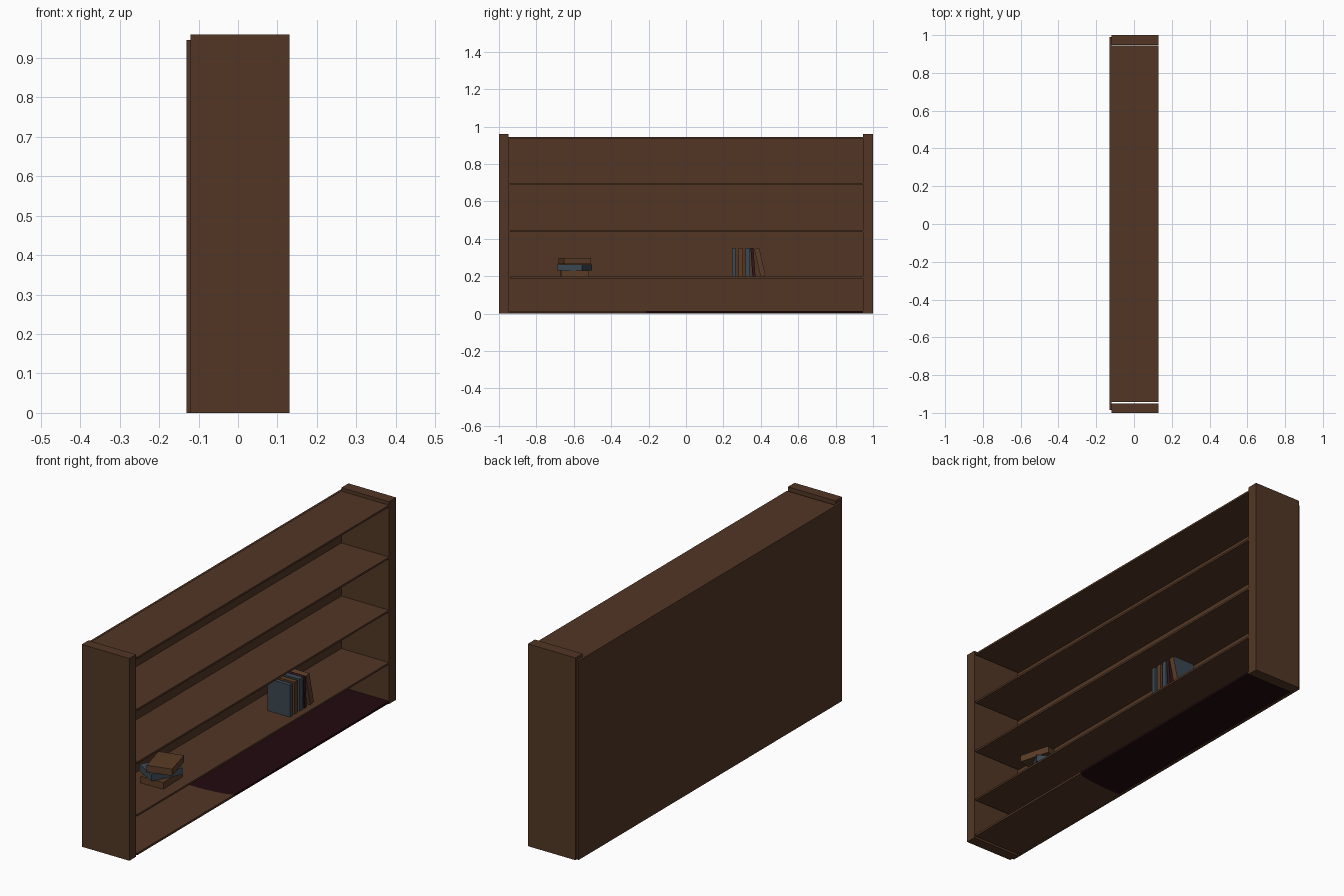
import bpy
import bmesh
from math import radians
from mathutils import Matrix

if "Cube" in bpy.data.objects:
    bpy.data.objects.remove(bpy.data.objects["Cube"], do_unlink=True)


def material(name, rgb):
    m = bpy.data.materials.new(name)
    m.use_nodes = True
    m.diffuse_color = (*rgb, 1)
    bsdf = next(n for n in m.node_tree.nodes if n.type == "BSDF_PRINCIPLED")
    bsdf.inputs["Base Color"].default_value = (*rgb, 1)
    bsdf.inputs["Roughness"].default_value = 0.8
    return m


WOOD = material("brown wood", (0.085, 0.037, 0.018))
STAIN = material("dark red stain", (0.016, 0.003, 0.005))
BLUE = material("slate blue cover", (0.045, 0.066, 0.085))
TAN = material("tan brown cover", (0.105, 0.046, 0.02))
MAROON = material("maroon cover", (0.03, 0.008, 0.01))


def finish(name, bm, mats):
    bmesh.ops.recalc_face_normals(bm, faces=bm.faces)
    mesh = bpy.data.meshes.new(name)
    bm.to_mesh(mesh)
    bm.free()
    for m in mats:
        mesh.materials.append(m)
    obj = bpy.data.objects.new(name, mesh)
    bpy.context.collection.objects.link(obj)
    return obj


def box(name, lo, hi, mat):
    """Axis-aligned board between two corners."""
    bm = bmesh.new()
    size = [b - a for a, b in zip(lo, hi)]
    mid = [(a + b) / 2 for a, b in zip(lo, hi)]
    bmesh.ops.create_cube(bm, matrix=Matrix.Translation(mid) @ Matrix.Diagonal((*size, 1)))
    return finish(name, bm, [mat])


def slab(name, outline, z, thick, mat):
    """Flat board with a drawn outline."""
    bm = bmesh.new()
    face = bm.faces.new([bm.verts.new((x, y, z)) for x, y in outline])
    up = bmesh.ops.extrude_face_region(bm, geom=[face])["geom"]
    bmesh.ops.translate(bm, vec=(0, 0, thick),
                        verts=[v for v in up if isinstance(v, bmesh.types.BMVert)])
    return finish(name, bm, [mat])


def book(name, size, center, mat, turn=0, lean=0, rear=None):
    """Closed book, turned about z or leaning about x, optional other rear cover."""
    bm = bmesh.new()
    bmesh.ops.create_cube(bm, matrix=Matrix.Diagonal((*size, 1)))
    if rear:
        for f in bm.faces:
            f.material_index = int(f.calc_center_median().y > size[1] * 0.45)
    obj = finish(name, bm, [mat, rear] if rear else [mat])
    obj.location = center
    obj.rotation_euler = (radians(lean), 0, radians(turn))
    return obj


# Case: two end panels and a thin back
BACK, FRONT = -0.12, 0.13
Y0, Y1 = -0.942, 0.946
box("right_end_panel", (BACK, -1, 0), (FRONT, -0.95, 0.96), WOOD)
box("left_end_panel", (BACK, 0.947, 0), (FRONT, 1, 0.96), WOOD)
box("back_panel", (-0.13, -0.985, 0), (BACK, 0.99, 0.945), WOOD)

# Shelves
for name, top in (("lower_shelf", 0.197), ("middle_shelf", 0.446),
                  ("upper_shelf", 0.698), ("top_board", 0.944)):
    box(name, (BACK, Y0, top - 0.009), (FRONT, Y1, top), WOOD)

# Bottom board, split along the curved edge of the stain
edge = [(FRONT, -0.215), (0.1, -0.228), (0.05, -0.238), (-0.03, -0.245), (BACK, -0.245)]
slab("bottom_board", edge + [(BACK, Y0), (FRONT, Y0)], 0.004, 0.01, WOOD)
slab("stained_bottom_board", edge + [(BACK, Y1), (FRONT, Y1)], 0.004, 0.01, STAIN)

# Stacked books
for i, (x, mat, turn) in enumerate(((0.015, TAN, 2), (0.012, BLUE, -28), (0.035, TAN, 15))):
    book(f"stacked_book_{i + 1}", (0.117, 0.15, 0.032),
         (x, -0.595, 0.214 + i * 0.0335), mat, turn=turn)

# Standing books, the last two leaning
for i, (y, thick, mat, lean) in enumerate(((0.255, 0.02, BLUE, 0), (0.292, 0.024, TAN, 0),
                                           (0.33, 0.024, BLUE, 0), (0.358, 0.016, MAROON, 4))):
    book(f"standing_book_{i + 1}", (0.117, thick, 0.152), (0.042, y, 0.274), mat, lean=lean)
book("leaning_book", (0.117, 0.027, 0.152), (0.042, 0.395, 0.274), TAN, lean=13, rear=BLUE)
